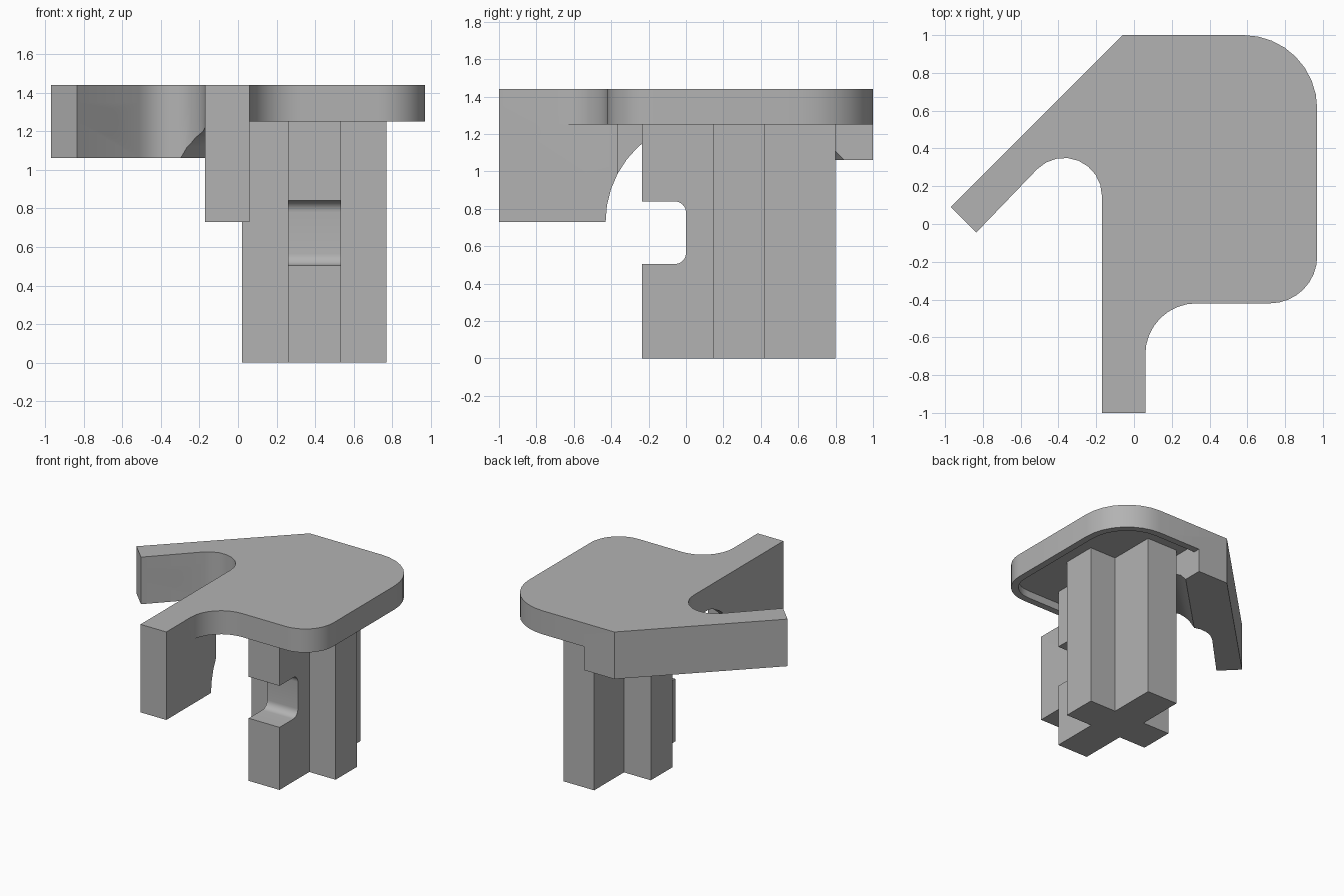
import bpy, bmesh
from math import cos, sin, radians, sqrt
from mathutils import Matrix, Vector

cube = bpy.data.objects.get("Cube")
if cube:
    bpy.data.objects.remove(cube, do_unlink=True)

grey = bpy.data.materials.new("plain grey")
grey.use_nodes = True
colour = (0.45, 0.45, 0.45, 1)
grey.diffuse_color = colour
grey.node_tree.nodes["Principled BSDF"].inputs["Base Color"].default_value = colour


def arc(cx, cy, r, a0, a1, n=8):
    steps = [radians(a0 + (a1 - a0) * i / n) for i in range(n + 1)]
    return [(cx + r * cos(a), cy + r * sin(a)) for a in steps]


def frame(u, v, w, origin=(0, 0, 0)):
    m = Matrix((u, v, w)).transposed().to_4x4()
    m.translation = Vector(origin)
    return m


def prism(name, points, low, high, matrix=Matrix()):
    """Extrude a closed profile between two heights of a local frame."""
    bm = bmesh.new()
    face = bm.faces.new([bm.verts.new((x, y, low)) for x, y in points])
    top = bmesh.ops.extrude_face_region(bm, geom=[face])["geom"]
    verts = [g for g in top if isinstance(g, bmesh.types.BMVert)]
    bmesh.ops.translate(bm, verts=verts, vec=(0, 0, high - low))
    bm.transform(matrix)
    bmesh.ops.recalc_face_normals(bm, faces=bm.faces)
    mesh = bpy.data.meshes.new(name)
    bm.to_mesh(mesh)
    bm.free()
    mesh.materials.append(grey)
    obj = bpy.data.objects.new(name, mesh)
    bpy.context.collection.objects.link(obj)
    return obj


def combine(target, tool, operation):
    mod = target.modifiers.new("combine", 'BOOLEAN')
    mod.operation, mod.object, mod.solver = operation, tool, 'EXACT'
    graph = bpy.context.evaluated_depsgraph_get()
    mesh = bpy.data.meshes.new_from_object(target.evaluated_get(graph))
    target.modifiers.clear()
    target.data = mesh
    bpy.data.objects.remove(tool, do_unlink=True)


def rect(x0, x1, y0, y1):
    return [(x0, y0), (x1, y0), (x1, y1), (x0, y1)]


side = frame((0, 1, 0), (0, 0, 1), (1, 0, 0))
h = 1 / sqrt(2)
diagonal = frame((h, -h, 0), (0, 0, 1), (-h, -h, 0), (-0.06, 1, 0))

# Top plate with both arms in its outline
outline = ([(-0.06, 1)] + arc(0.58, 0.61, 0.39, 90, 0)
           + arc(0.72, -0.17, 0.25, 0, -90)
           + arc(0.33, -0.69, 0.27, 90, 180)
           + [(0.06, -1), (-0.17, -1)]
           + arc(-0.37, 0.15, 0.2, 0, 135)
           + [(-0.835, -0.045), (-0.97, 0.09)])
plate = prism("bracket_plate", outline, 1.25, 1.44)

# Deep front arm with a curved heel
front_profile = ([(-1, 0.73)] + arc(0.12, 0.73, 0.55, 180, 105)
                 + [(0, 1.35), (-1, 1.35)])
combine(plate, prism("front_arm", front_profile, -0.17, 0.06, side), 'UNION')

# Shallow recess leaving a rim under the plate
recess = ([(-0.11, 0.55), (0.21, 0.945)] + arc(0.58, 0.61, 0.335, 90, 0)
          + arc(0.72, -0.17, 0.195, 0, -90) + [(-0.11, -0.365)])
combine(plate, prism("recess", recess, 0.5, 1.31), 'DIFFERENCE')

# Diagonal arm, its inner side curving up into the plate
arm = prism("diagonal_arm", outline, 1.06, 1.35)
flare = [(-0.1, 1), (0.28, 1), (0.3, 1.06), (0.34, 1.12), (0.4, 1.17),
         (0.49, 1.21), (0.6, 1.25), (0.6, 1.4), (-0.1, 1.4)]
combine(arm, prism("flare", flare, -0.6, 1.6, diagonal), 'INTERSECT')
combine(arm, prism("end_limit", rect(-2, 0.21, -0.2, 2), 0.9, 1.5), 'INTERSECT')
combine(plate, arm, 'UNION')

# Round screw holes
for y, z in ((-0.86, 1.2), (-0.575, 0.915)):
    hole = prism("hole", arc(y, z, 0.07, 0, 345, 23), -0.4, 0.03 + 0.2, side)
    combine(plate, hole, 'DIFFERENCE')
hole_frame = diagonal.copy()
hole_frame = frame((h, h, 0), (0, 0, 1), (h, -h, 0), (-0.735, 0.185, 1.25))
combine(plate, prism("hole", arc(0, 0, 0.07, 0, 345, 23), -0.3, 0.3, hole_frame),
        'DIFFERENCE')

# Cross-shaped post with a rounded notch in its front rib
x0, x1, x2, x3 = 0.02, 0.26, 0.535, 0.77
y0, y1, y2, y3 = -0.235, 0.145, 0.42, 0.8
cross = [(x1, y0), (x2, y0), (x2, y1), (x3, y1), (x3, y2), (x2, y2),
         (x2, y3), (x1, y3), (x1, y2), (x0, y2), (x0, y1), (x1, y1)]
post = prism("cross_post", cross, 0, 1.35)
notch = ([(-0.4, 0.505)] + arc(-0.06, 0.565, 0.06, -90, 0)
         + arc(-0.06, 0.78, 0.06, 0, 90) + [(-0.4, 0.84)])
combine(post, prism("notch", notch, 0.1, 0.7, side), 'DIFFERENCE')

# Smooth curves, crisp edges
bpy.ops.object.select_all(action='DESELECT')
for obj in (plate, post):
    obj.select_set(True)
bpy.context.view_layer.objects.active = plate
bpy.ops.object.shade_smooth_by_angle(angle=radians(30))
